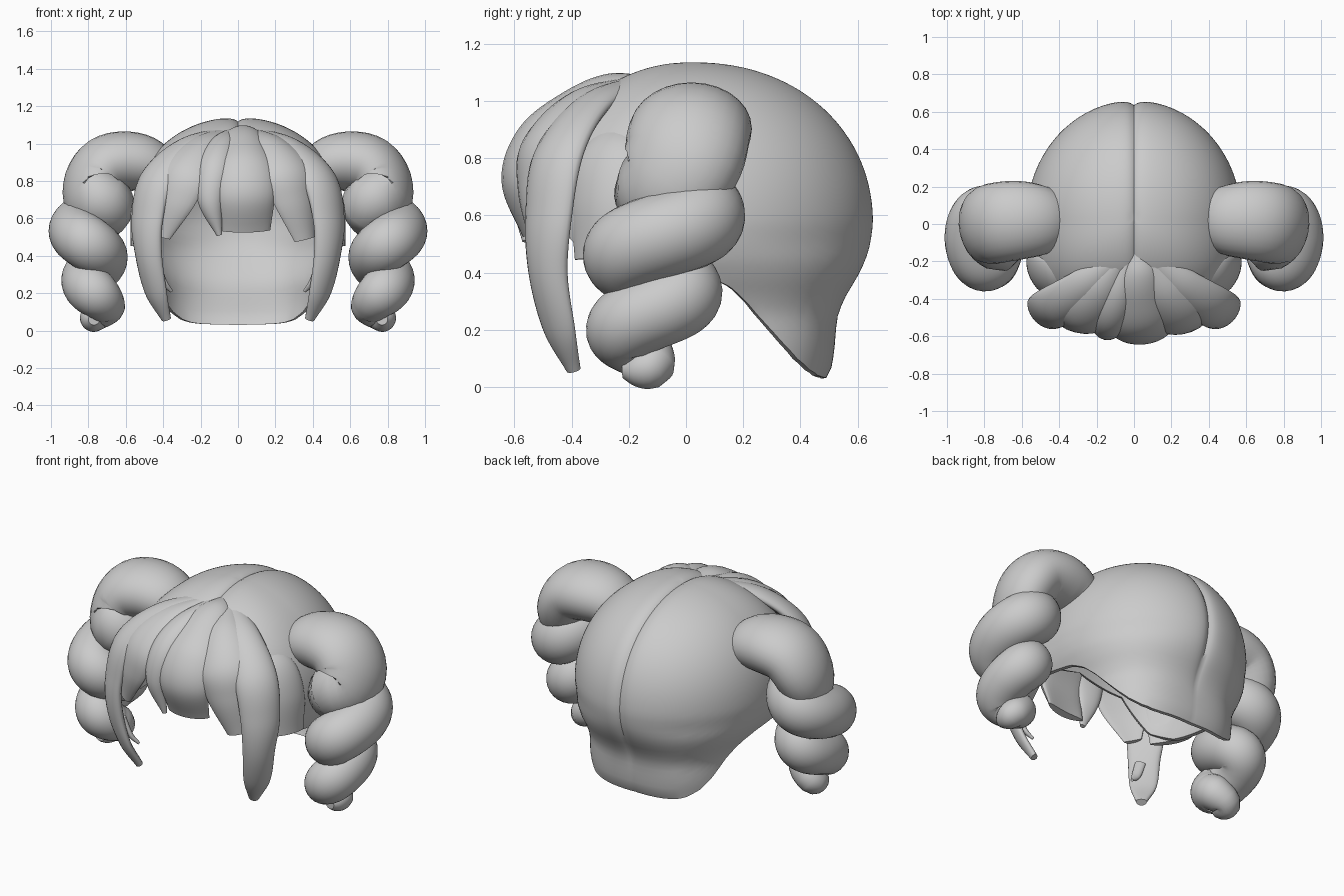
import bpy, bmesh
from math import sin, cos, pi, exp, radians
from mathutils import Vector

if "Cube" in bpy.data.objects:
    bpy.data.objects.remove(bpy.data.objects["Cube"])

hair = bpy.data.materials.new("hair_grey")
hair.use_nodes = True
hair.diffuse_color = (0.6, 0.6, 0.6, 1)
hair.node_tree.nodes["Principled BSDF"].inputs["Base Color"].default_value = (0.6, 0.6, 0.6, 1)

HEAD = Vector((0, 0.03, 0.57))


def finish(name, bm, angle=50):
    bmesh.ops.recalc_face_normals(bm, faces=bm.faces)
    mesh = bpy.data.meshes.new(name)
    bm.to_mesh(mesh)
    bm.free()
    mesh.materials.append(hair)
    ob = bpy.data.objects.new(name, mesh)
    bpy.context.collection.objects.link(ob)
    bpy.ops.object.select_all(action="DESELECT")
    ob.select_set(True)
    bpy.context.view_layer.objects.active = ob
    bpy.ops.object.shade_smooth_by_angle(angle=radians(angle))


def interp(table, x):
    """Linear lookup in a short list of (x, value) pairs."""
    for (x0, v0), (x1, v1) in zip(table, table[1:]):
        if x <= x1:
            return v0 + (v1 - v0) * max(0, (x - x0) / (x1 - x0))
    return table[-1][1]


def spline(points, steps):
    """Catmull-Rom through points holding position plus two half sizes."""
    pts = [Vector(p) for p in points]
    pts = [2 * pts[0] - pts[1]] + pts + [2 * pts[-1] - pts[-2]]
    out = []
    for a, b, c, d in zip(pts, pts[1:], pts[2:], pts[3:]):
        for k in range(steps):
            t = k / steps
            out.append(0.5 * (2 * b + (c - a) * t + (2 * a - 5 * b + 4 * c - d) * t * t
                              + (3 * b - a - 3 * c + d) * t ** 3))
    return out + [pts[-2]]


def sweep(name, points, side=1, steps=8, sides=24, wrap=0.0, flat=True):
    """Tube of elliptical section; flat ones face away from the head."""
    path = spline(points, steps)
    pos = [Vector((p[0] * side, p[1], p[2])) for p in path]
    bm = bmesh.new()
    rings, normal = [], Vector((0, 0, 1))
    for i, p in enumerate(pos):
        tangent = (pos[min(i + 1, len(pos) - 1)] - pos[max(i - 1, 0)]).normalized()
        if flat:
            normal = p - HEAD
        normal = (normal - tangent * normal.dot(tangent)).normalized()
        across = tangent.cross(normal)
        w, t = max(path[i][3], 0.004), max(path[i][4], 0.004)
        ring = []
        for k in range(sides):
            u, v = cos(2 * pi * k / sides), sin(2 * pi * k / sides)
            ring.append(bm.verts.new(p + across * w * u + normal * (t * v - wrap * w * u * u)))
        rings.append(ring)
    for r0, r1 in zip(rings, rings[1:]):
        for k in range(sides):
            j = (k + 1) % sides
            bm.faces.new((r0[k], r0[j], r1[j], r1[k]))
    bm.faces.new(rings[0])
    bm.faces.new(rings[-1])
    finish(name, bm)


# Scalp shell: domed cap with a parting groove, a flared nape and a smooth lining
RIM = [(0, .03), (25, .035), (33, .042), (40, .06), (48, .1), (55, .155), (63, .23), (70, .295),
       (77, .35), (85, .385), (95, .4), (120, .43), (135, .5), (150, .72), (180, .78)]
NAPE = [(.03, .73), (.05, .755), (.12, .775), (.2, .785), (.26, .8), (.32, .845), (.38, .905),
        (.44, .955), (.5, .985), (.57, 1)]
COLS, ROWS = 180, 48


def shell_point(deg, f, lining):
    z = 1.14 - (1.14 - interp(RIM, min(deg, 360 - deg))) * f
    rho = max(0, 1 - ((z - .57) / .57) ** 2.1) ** (1 / 2.1) if z > .57 else interp(NAPE, z)
    s, c = sin(radians(deg)), cos(radians(deg))
    n, depth = (2 + min(.8, max(0, (.5 - z) * 2.5)), .63) if c > 0 else (2.8, .55)
    r = rho / (abs(s) ** n + abs(c) ** n) ** (1 / n)
    p = Vector((.575 * r * s, depth * r * c, z - .57))
    if lining:
        return HEAD + Vector((p.x * .955, p.y * .955, p.z * (.955 if p.z > 0 else 1)))
    groove = .038 * min(1, max(.1, (z - .15) / .3))
    return HEAD + p * (1 - groove * exp(-abs(p.x) / .03))


bm = bmesh.new()
rims = []
for lining in (False, True):
    pole = bm.verts.new(shell_point(0, 0, lining))
    grid = [[bm.verts.new(shell_point(360 * c / COLS, 1 - cos(pi / 2 * r / ROWS), lining))
             for c in range(COLS)] for r in range(1, ROWS + 1)]
    for c in range(COLS):
        d = (c + 1) % COLS
        bm.faces.new((pole, grid[0][c], grid[0][d]))
        for r0, r1 in zip(grid, grid[1:]):
            bm.faces.new((r0[c], r1[c], r1[d], r0[d]))
    rims.append(grid[-1])
for c in range(COLS):
    d = (c + 1) % COLS
    bm.faces.new((rims[0][c], rims[1][c], rims[1][d], rims[0][d]))
finish("scalp_shell", bm)

# Fringe strands: x, y, z, half width, half thickness
sweep("fringe_centre", [(.02, -.15, 1.06, .05, .03), (.03, -.27, 1.055, .1, .04), (.03, -.4, .995, .13, .045),
                        (.04, -.54, .88, .155, .05), (.045, -.6, .72, .155, .045), (.045, -.55, .53, .13, .02)],
      wrap=.15)
sweep("fringe_narrow", [(-.02, -.15, 1.06, .03, .03), (-.08, -.38, 1.0, .08, .045), (-.13, -.53, .88, .09, .045),
                        (-.15, -.58, .7, .07, .04), (-.1, -.56, .51, .015, .012)], wrap=.15)
sweep("fringe_right", [(-.05, -.16, 1.06, .05, .03), (-.19, -.36, .99, .13, .045), (-.31, -.49, .86, .165, .045),
                       (-.365, -.52, .7, .14, .035), (-.41, -.5, .5, .05, .015)], wrap=.25)
sweep("fringe_left", [(.05, -.16, 1.06, .05, .03), (.17, -.37, .995, .13, .045), (.28, -.505, .86, .165, .045),
                      (.325, -.53, .7, .135, .035), (.37, -.51, .49, .07, .015)], wrap=.25)

# Coiled pigtail path: a broad arch out of the head, then a narrowing helix
AXIS_X = [(.1, .755), (.26, .76), (.54, .81), (.7, .765)]
AXIS_Y = [(.1, -.15), (.26, -.13), (.54, -.08), (.7, -.04)]
SWING_X = [(.1, .045), (.26, .05), (.54, .055), (.7, .06)]
SWING_Y = [(.1, .06), (.26, .1), (.54, .13), (.7, .1)]
RADIUS = [(.1, .09), (.2, .13), (.54, .15), (.7, .16)]
coil = [(.4, .02, .83, .15, .12), (.5, .02, .89, .19, .15), (.61, .02, .905, .21, .16), (.71, .01, .88, .215, .16),
        (.77, -.01, .8, .215, .155), (.77, -.06, .71, .2, .15)]
for k in range(5, 31):
    phase = k * pi / 6
    z = .8 - .27 * phase / (2 * pi)
    r = interp(RADIUS, z)
    coil.append((interp(AXIS_X, z) + interp(SWING_X, z) * cos(phase),
                 interp(AXIS_Y, z) - interp(SWING_Y, z) * sin(phase), z, r, r))
coil += [(.765, -.12, .075, .08, .08), (.775, -.17, .062, .065, .062), (.77, -.22, .06, .03, .03)]

# Mirrored parts
for side, label in ((1, "left"), (-1, "right")):
    sweep("face_lock_" + label, [(.06, -.17, 1.06, .06, .03), (.27, -.34, .985, .1, .04), (.44, -.455, .82, .12, .045),
                                 (.495, -.49, .6, .11, .04), (.485, -.49, .4, .09, .04),
                                 (.445, -.45, .2, .075, .03), (.385, -.395, .06, .03, .02)], side, wrap=.15)
    sweep("face_lock_wisp_" + label, [(.44, -.47, .36, .03, .015), (.4, -.46, .26, .025, .015),
                                      (.355, -.44, .21, .008, .008)], side)
    sweep("temple_" + label, [(.33, -.27, .92, .07, .02), (.45, -.3, .82, .13, .025),
                              (.51, -.3, .66, .14, .03), (.525, -.3, .45, .12, .02)], side, wrap=.2)
    sweep("pigtail_" + label, coil, side, steps=4, sides=28, flat=False)
